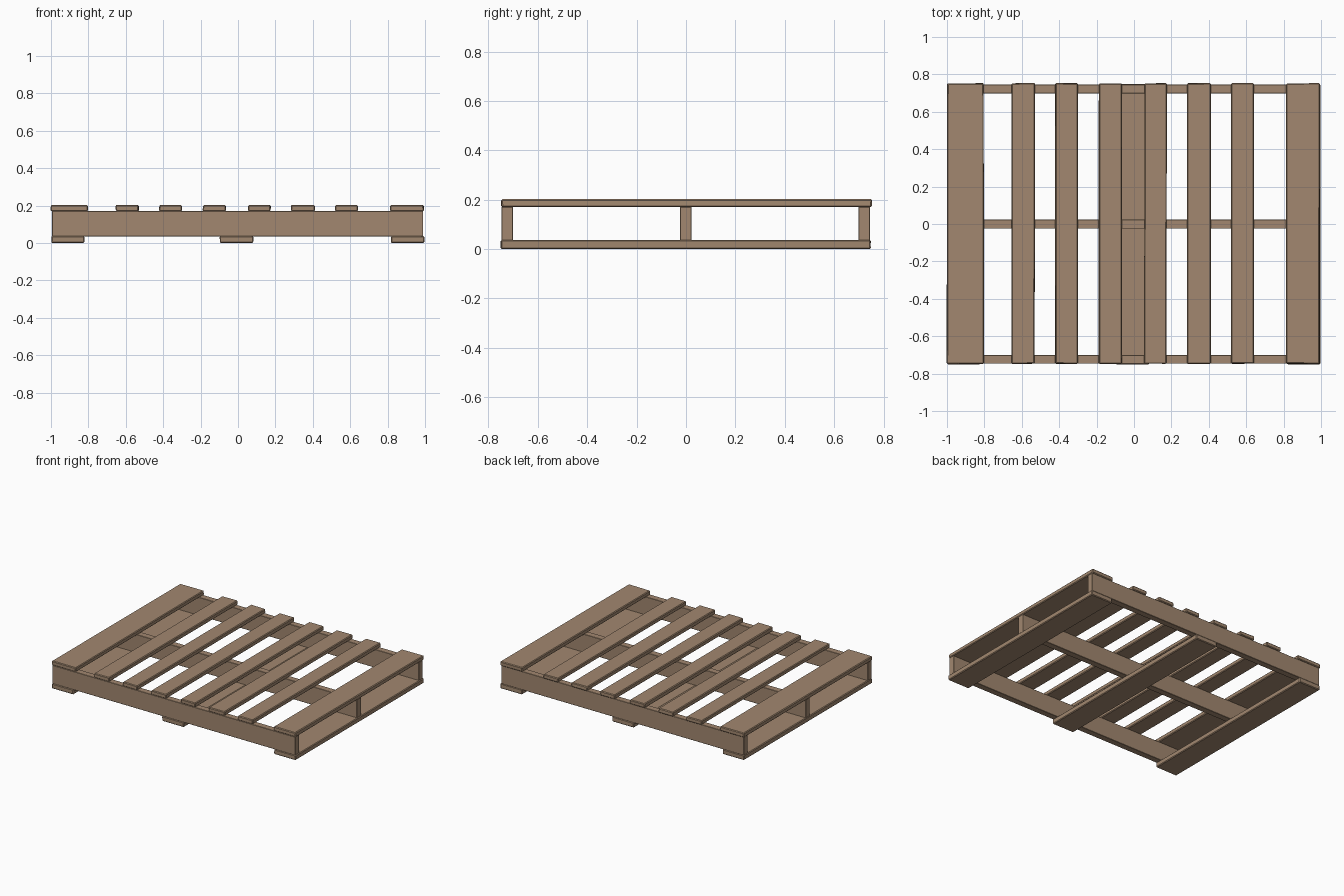
import bpy, bmesh, random

if "Cube" in bpy.data.objects:
    bpy.data.objects.remove(bpy.data.objects["Cube"])

random.seed(4)

# single weathered wood colour
wood = bpy.data.materials.new("pallet wood")
wood.diffuse_color = (0.36, 0.245, 0.16, 1)
wood.use_nodes = True
wood.node_tree.nodes["Principled BSDF"].inputs["Base Color"].default_value = wood.diffuse_color


def plank(name, x, y, z, bevel=0.005, wobble=0.0):
    """Box between (min, max) pairs, with softly worn edges and slightly uneven corners."""
    bm = bmesh.new()
    bmesh.ops.create_cube(bm, size=1)
    for v in bm.verts:
        for i, (lo, hi) in enumerate((x, y, z)):
            v.co[i] = lo if v.co[i] < 0 else hi
        v.co.x += random.uniform(-wobble, wobble)
        v.co.y += random.uniform(-wobble, wobble)
    bmesh.ops.bevel(bm, geom=bm.edges[:], offset=bevel, segments=1,
                    profile=0.5, affect='EDGES')
    mesh = bpy.data.meshes.new(name)
    bm.to_mesh(mesh)
    bm.free()
    mesh.materials.append(wood)
    obj = bpy.data.objects.new(name, mesh)
    bpy.context.collection.objects.link(obj)
    return obj


# three stringers running left to right
for name, y0, y1 in (("front", -0.747, -0.7), ("middle", -0.025, 0.023), ("back", 0.698, 0.745)):
    plank(name + "_stringer", (-0.995, 0.99), (y0, y1), (0.035, 0.171), 0.002)

# deck boards on top: wide outer boards, six narrow slats between
deck = [(-1.0, -0.803), (-0.654, -0.53), (-0.421, -0.3), (-0.188, -0.064),
        (0.055, 0.175), (0.284, 0.41), (0.52, 0.641), (0.812, 0.993)]
for i, x in enumerate(deck):
    plank(f"deck_board_{i + 1}", x, (-0.747, 0.752), (0.17, 0.202), 0.005, 0.002)

# three bottom boards
for name, x in (("left", (-0.998, -0.822)), ("centre", (-0.097, 0.082)), ("right", (0.818, 0.996))):
    plank(name + "_bottom_board", x, (-0.75, 0.748), (0.0, 0.037), 0.005, 0.001)
